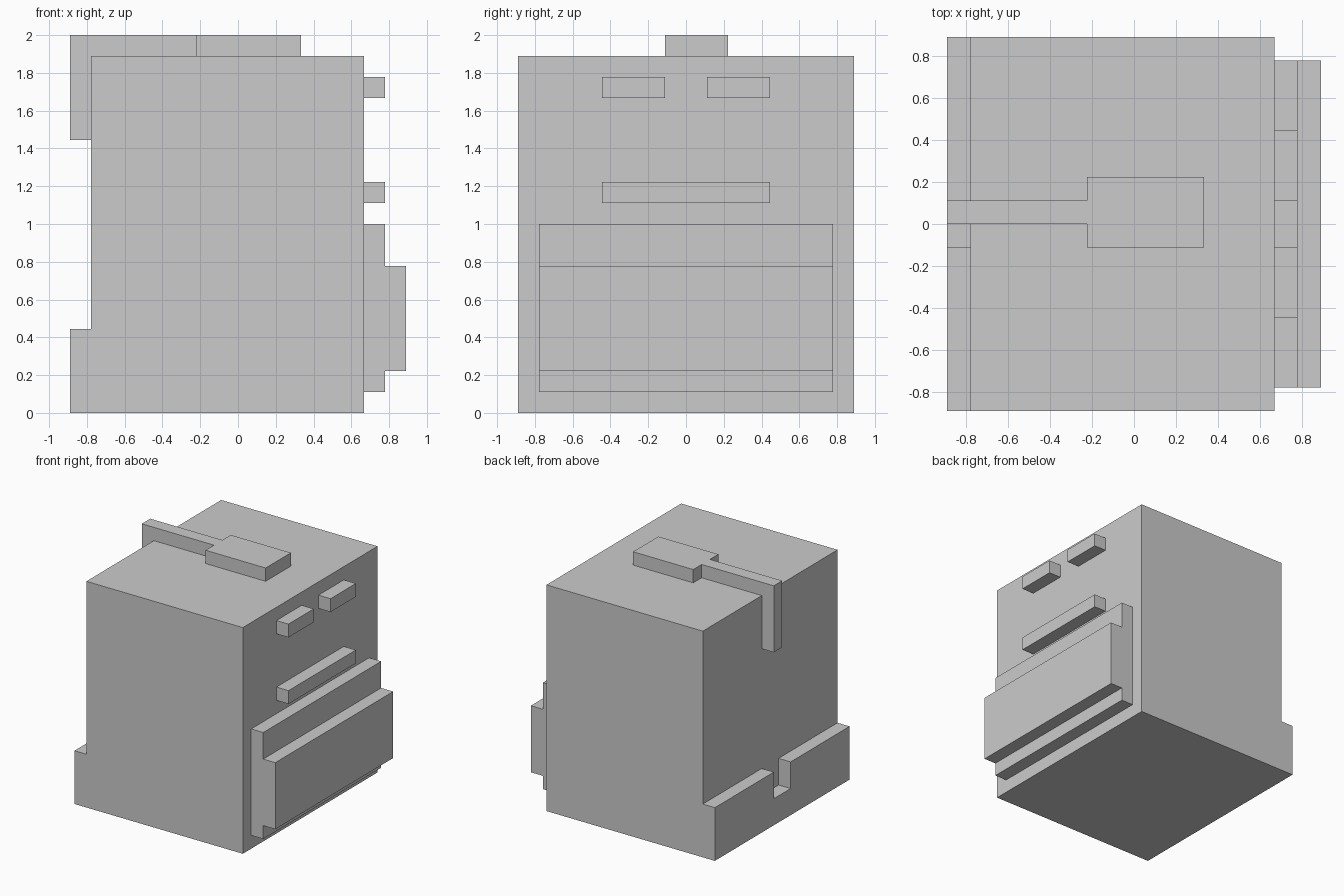
import bpy, bmesh
from mathutils import Vector

if "Cube" in bpy.data.objects:
    bpy.data.objects.remove(bpy.data.objects["Cube"])

U = 1 / 9  # the model sits on a regular grid of this step


def extrude(name, profile, axis, start, end):
    """Extrude a 2D profile (grid units) along an axis; the other two axes keep x, y, z order."""
    a, b = [i for i in range(3) if i != axis]
    bm = bmesh.new()
    verts = []
    for p in profile:
        co = Vector((0, 0, 0))
        co[a], co[b], co[axis] = p[0] * U, p[1] * U, start * U
        verts.append(bm.verts.new(co))
    face = bm.faces.new(verts)
    res = bmesh.ops.extrude_face_region(bm, geom=[face], use_keep_orig=True)
    shift = Vector((0, 0, 0))
    shift[axis] = (end - start) * U
    bmesh.ops.translate(bm, vec=shift,
                        verts=[g for g in res["geom"] if isinstance(g, bmesh.types.BMVert)])
    bmesh.ops.recalc_face_normals(bm, faces=bm.faces)
    mesh = bpy.data.meshes.new(name)
    bm.to_mesh(mesh)
    bm.free()
    obj = bpy.data.objects.new(name, mesh)
    bpy.context.collection.objects.link(obj)
    return obj


def box(name, x, y, z):
    rect = [(x[0], y[0]), (x[1], y[0]), (x[1], y[1]), (x[0], y[1])]
    return extrude(name, rect, 2, *z)


# Main block
box("body", (-7, 6), (-8, 8), (0, 17))

# Low ledge on the left side with a notch in the middle (y-z profile)
extrude("notched_ledge",
        [(-8, 0), (8, 0), (8, 4), (1, 4), (1, 2), (-1, 2), (-1, 4), (-8, 4)],
        0, -8, -7)

# Strap over the top edge, hanging down the left side (x-z profile)
extrude("strap", [(-8, 13), (-7, 13), (-7, 17), (-2, 17), (-2, 18), (-8, 18)], 1, 0, 1)
box("strap_pad", (-2, 3), (-1, 2), (17, 18))

# Stepped panel on the right side (x-z profile)
extrude("stepped_panel",
        [(6, 1), (7, 1), (7, 2), (8, 2), (8, 7), (7, 7), (7, 9), (6, 9)],
        1, -7, 7)

# Raised bars above the panel
box("long_bar", (6, 7), (-4, 4), (10, 11))
for side, y in (("front", (-4, -1)), ("back", (1, 4))):
    box(f"short_bar_{side}", (6, 7), y, (15, 16))
